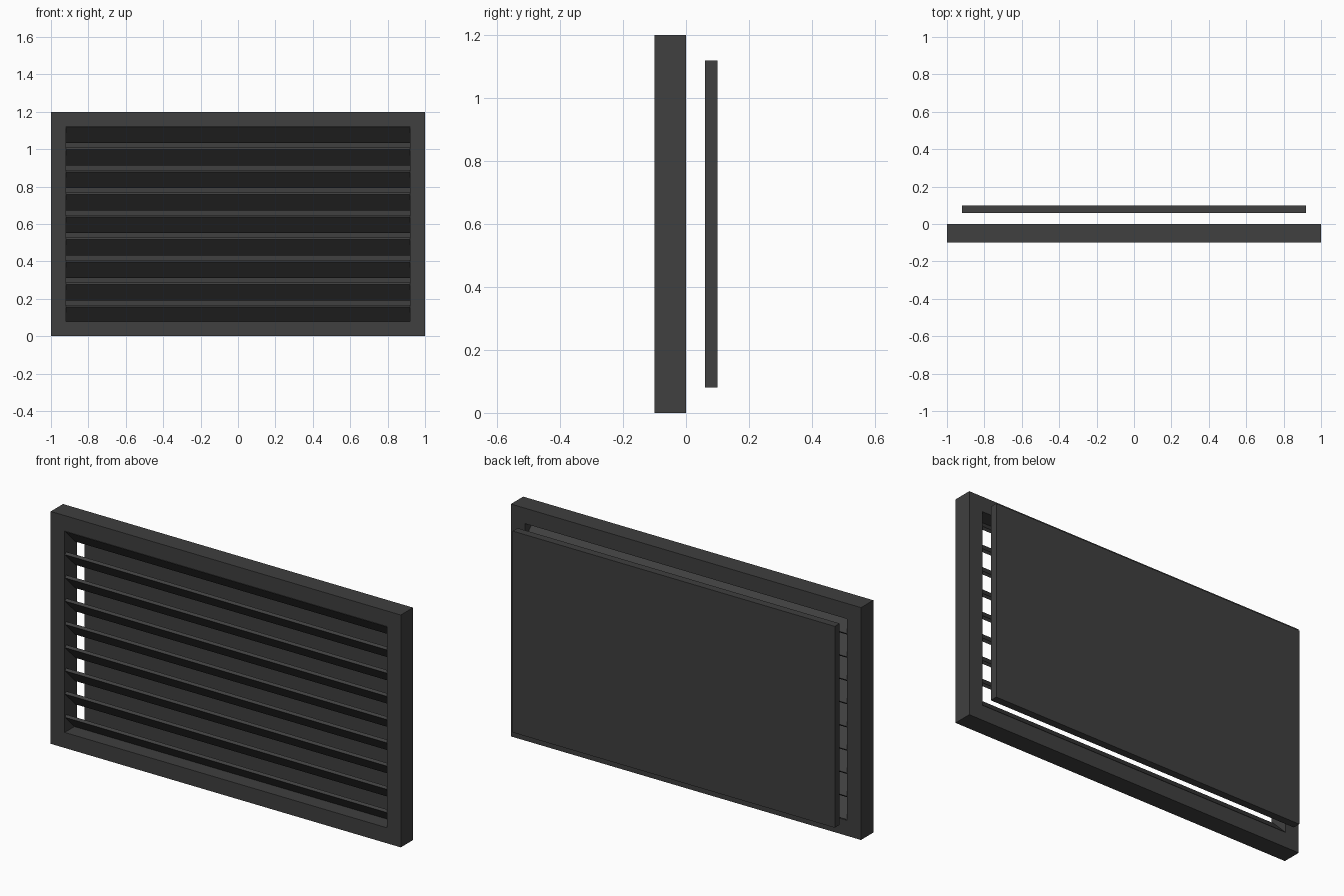
import bpy, bmesh, math
from mathutils import Matrix, Vector

if "Cube" in bpy.data.objects:
    bpy.data.objects.remove(bpy.data.objects["Cube"])

metal = bpy.data.materials.new("dark grey metal")
metal.diffuse_color = (0.05, 0.05, 0.05, 1)
metal.use_nodes = True
metal.node_tree.nodes["Principled BSDF"].inputs["Base Color"].default_value = metal.diffuse_color


def finish(name, bm):
    bmesh.ops.recalc_face_normals(bm, faces=bm.faces)
    mesh = bpy.data.meshes.new(name)
    bm.to_mesh(mesh)
    bm.free()
    mesh.materials.append(metal)
    obj = bpy.data.objects.new(name, mesh)
    bpy.context.collection.objects.link(obj)
    return obj


def box(name, center, size, tilt=0):
    bm = bmesh.new()
    bmesh.ops.create_cube(bm, size=1)
    m = (Matrix.Translation(center) @ Matrix.Rotation(tilt, 4, 'X')
         @ Matrix.Diagonal((*size, 1)))
    bmesh.ops.transform(bm, matrix=m, verts=bm.verts)
    return finish(name, bm)


# Rectangular frame: inner and outer loops at front and back
W, H, T, BORDER = 2.0, 1.2, 0.1, 0.08
bm = bmesh.new()


def loop(inset, y):
    x, lo, hi = W / 2 - inset, inset, H - inset
    return [bm.verts.new(p) for p in
            ((-x, y, lo), (x, y, lo), (x, y, hi), (-x, y, hi))]


rings = [loop(0, -T), loop(BORDER, -T), loop(BORDER, 0), loop(0, 0)]
for a, b in zip(rings, rings[1:] + rings[:1]):
    for i in range(4):
        j = (i + 1) % 4
        bm.faces.new((a[i], a[j], b[j], b[i]))
finish("frame", bm)

# Nine slats, front edge high and back edge low
for i in range(9):
    box(f"slat_{i + 1}", (0, -T / 2, 0.12 + 0.12 * i),
        (W - 2 * BORDER, 0.12, 0.015), math.radians(-45))

# Flat panel standing behind the opening
box("back_panel", (0, 0.08, H / 2), (W - 2 * BORDER, 0.04, H - 2 * BORDER))
